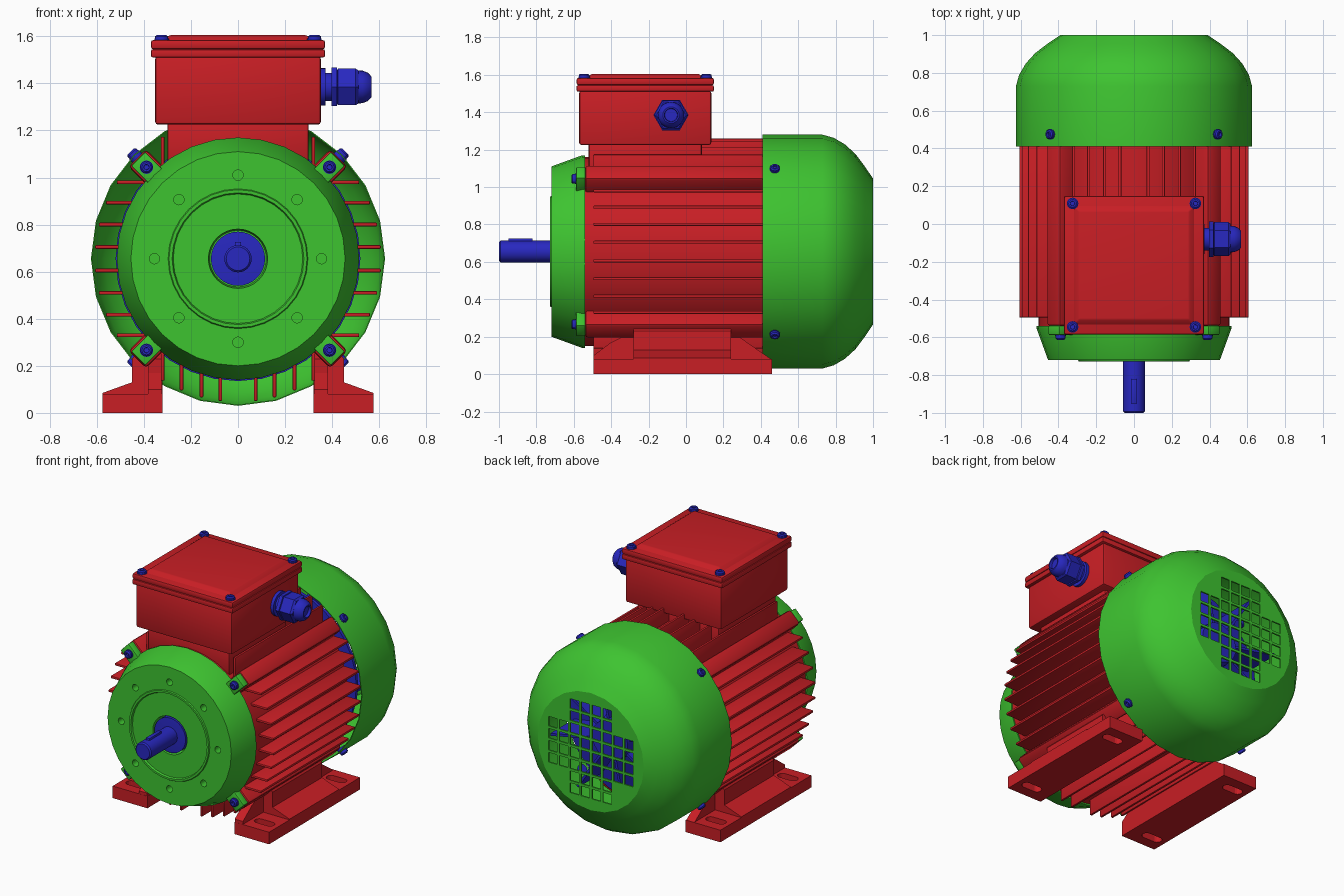
import bpy, bmesh
from math import cos, sin, pi, radians, sqrt
from mathutils import Vector, Matrix

if "Cube" in bpy.data.objects:
    bpy.data.objects.remove(bpy.data.objects["Cube"])

AX = 0.655  # height of the motor axis


def material(name, rgb):
    m = bpy.data.materials.new(name)
    m.diffuse_color = (*rgb, 1)
    m.use_nodes = True
    m.node_tree.nodes["Principled BSDF"].inputs["Base Color"].default_value = m.diffuse_color
    return m


RED = material("red_paint", (0.578, 0.013, 0.018))
GREEN = material("green_paint", (0.048, 0.552, 0.030))
BLUE = material("blue_metal", (0.021, 0.021, 0.53))
X, Y, Z = Vector((1, 0, 0)), Vector((0, 1, 0)), Vector((0, 0, 1))


def smooth(ob, angle):
    bpy.ops.object.select_all(action='DESELECT')
    ob.select_set(True)
    bpy.context.view_layer.objects.active = ob
    bpy.ops.object.shade_smooth_by_angle(angle=radians(angle))


def finish(bm, name, mat, angle=30, bevel=0):
    bmesh.ops.remove_doubles(bm, verts=bm.verts, dist=1e-5)
    bmesh.ops.recalc_face_normals(bm, faces=bm.faces)
    me = bpy.data.meshes.new(name)
    bm.to_mesh(me)
    bm.free()
    ob = bpy.data.objects.new(name, me)
    bpy.context.collection.objects.link(ob)
    me.materials.append(mat)
    if bevel:
        bpy.context.view_layer.objects.active = ob
        b = ob.modifiers.new("bevel", 'BEVEL')
        b.width, b.segments = bevel, 2
        bpy.ops.object.modifier_apply(modifier=b.name)
    if angle:
        smooth(ob, angle)
    return ob


def lathe(name, prof, loc, axis, seg, mat, closed=False, angle=30):
    """Turn (radius, height) points about an axis through loc."""
    bm = bmesh.new()
    m = Matrix.Translation(loc) @ axis.to_track_quat('Z', 'Y').to_matrix().to_4x4()
    rings = [[bm.verts.new(m @ Vector((r * cos(2 * pi * i / seg), r * sin(2 * pi * i / seg), h)))
              for i in range(seg)] for r, h in prof]
    pairs = list(zip(rings, rings[1:])) + ([(rings[-1], rings[0])] if closed else [])
    for a, b in pairs:
        for i in range(seg):
            j = (i + 1) % seg
            bm.faces.new((a[i], a[j], b[j], b[i]))
    if not closed:
        bm.faces.new(rings[0])
        bm.faces.new(rings[-1])
    return finish(bm, name, mat, angle)


def boxes(name, items, mat, bevel=0, frame=Matrix()):
    """One object from a list of (low corner, high corner) boxes."""
    bm = bmesh.new()
    for lo, hi in items:
        lo, hi = Vector(lo), Vector(hi)
        s = Matrix.Diagonal([abs(v) for v in hi - lo]).to_4x4()
        bmesh.ops.create_cube(bm, size=1, matrix=frame @ Matrix.Translation((lo + hi) / 2) @ s)
    return finish(bm, name, mat, 30 if bevel else 0, bevel)


def prism(name, pts, vec, mat):
    bm = bmesh.new()
    f = bm.faces.new([bm.verts.new(p) for p in pts])
    ext = bmesh.ops.extrude_face_region(bm, geom=[f])["geom"]
    bmesh.ops.translate(bm, vec=vec, verts=[v for v in ext if isinstance(v, bmesh.types.BMVert)])
    return finish(bm, name, mat, 0)


def cut(ob, cutter):
    b = ob.modifiers.new("cut", 'BOOLEAN')
    b.object, b.operation, b.solver = cutter, 'DIFFERENCE', 'EXACT'
    bpy.context.view_layer.objects.active = ob
    bpy.ops.object.modifier_apply(modifier=b.name)
    bpy.data.objects.remove(cutter)


def bolt(name, loc, axis, r=0.026, h=0.025):
    lathe(name + "_washer", [(r * 1.1, -0.02), (r * 1.1, 0.006)], loc, axis, 16, BLUE)
    lathe(name, [(r, 0), (r, h * 0.7), (r * 0.75, h), (r * 0.45, h), (r * 0.4, h * 0.5)],
          loc, axis, 12, BLUE)


C = Vector((0, 0, AX))

# Barrel with cooling fins on four sides
lathe("motor_barrel", [(0.3, -0.55), (0.505, -0.54), (0.505, 0.43), (0.44, 0.47), (0.1, 0.49)], C, Y, 48, RED)
fins, T = [], 0.008
for s in (-1, 1):
    for t in (-1, 1):
        for d in (0.05, 0.145, 0.238, 0.325):
            a, b = s * (sqrt(0.5 ** 2 - d * d) - 0.03), s * sqrt(0.609 ** 2 - d * d)
            fins.append(((a, -0.495, AX + t * d - T), (b, 0.43, AX + t * d + T)))
        for d in (0.075, 0.155, 0.24, 0.32):
            a, b = s * (sqrt(0.5 ** 2 - d * d) - 0.03), s * sqrt(0.609 ** 2 - d * d)
            fins.append(((t * d - T, -0.495, AX + a), (t * d + T, 0.43, AX + b)))
boxes("cooling_fins", fins, RED, 0.005)

# Diagonal ribs, flange lugs and bolts
for k in range(4):
    a = pi / 4 + k * pi / 2
    out = Vector((cos(a), 0, sin(a)))
    frame = Matrix.Translation(C) @ Matrix.Rotation(-a, 4, 'Y')
    boxes("diagonal_rib", [((0.45, -0.54, -0.052), (0.605, 0.43, 0.052))], RED, 0.015, frame)
    boxes("flange_lug", [((0.46, -0.588, -0.042), (0.6, -0.538, 0.042))], GREEN, 0.006, frame)
    bolt("flange_bolt", C + out * 0.55 - Y * 0.588, -Y)
    bolt("cover_bolt", C + out * 0.619 + Y * 0.475, out)

# Front flange with spigot ring and eight holes
flange = lathe("front_flange", [(0.1, -0.54), (0.515, -0.54), (0.515, -0.555), (0.455, -0.72), (0.297, -0.72),
                                (0.293, -0.727), (0.28, -0.727), (0.275, -0.715), (0.126, -0.715),
                                (0.12, -0.66), (0.1, -0.66)], C, Y, 32, GREEN, closed=True)
for k in range(8):
    a = k * pi / 4
    cut(flange, lathe("hole_cutter", [(0.022, -0.8), (0.022, -0.66)],
                      C + Vector((cos(a), 0, sin(a))) * 0.355, Y, 16, GREEN))
smooth(flange, 30)

# Shaft, collar and key
lathe("shaft", [(0.05, -1.0), (0.058, -0.992), (0.058, -0.6)], C, Y, 32, BLUE)
lathe("shaft_collar", [(0.058, -0.72), (0.115, -0.715), (0.115, -0.6)], C, Y, 32, BLUE)
boxes("shaft_key", [((-0.013, -0.95, AX + 0.03), (0.013, -0.82, AX + 0.071))], BLUE, 0.003)

# Fan cover, hollow, with a cross-shaped grille in the end
dome = [(0.625, 0.41), (0.625, 0.73), (0.608, 0.79), (0.573, 0.85), (0.523, 0.905), (0.457, 0.955), (0.39, 1.0)]
inner = [(r - 0.005, h - 0.006 * (h > 0.7)) for r, h in reversed(dome)]
lathe("fan_cover", dome + [(0.37, 1.0), (0.37, 0.99)] + inner, C, Y, 24, GREEN, closed=True)
grille = lathe("fan_grille", [(0.372, 0.99), (0.372, 1.0)], C, Y, 24, GREEN, angle=0)
P, H = 0.08, 0.032
cells = []
for i in range(8):
    for j in range(8):
        u, v = i - 3.5, j - 3.5
        if min(abs(u), abs(v)) < 2:
            cells.append(((u * P - H, 0.95, AX + v * P - H), (u * P + H, 1.05, AX + v * P + H)))
cut(grille, boxes("grille_cutter", cells, GREEN))

# Cooling fan behind the grille
lathe("fan_disc", [(0.52, 0.5), (0.52, 0.52), (0.16, 0.56), (0.13, 0.8), (0.05, 0.8)], C, Y, 32, BLUE)
for k in range(8):
    frame = Matrix.Translation(C) @ Matrix.Rotation(k * pi / 4 + 0.2, 4, 'Y')
    boxes("fan_blade", [((0.09, 0.51, -0.008), (0.46, 0.78, 0.008))], BLUE, 0, frame)

# Feet with slotted pads, uprights and end gussets
for s in (-1, 1):
    pad = [(0.32, 0), (0.575, 0), (0.575, 0.08), (0.32, 0.08)]
    foot = prism("foot_pad", [(s * x, -0.495, z) for x, z in pad], Y * 0.955, RED)
    for y in (-0.395, 0.36):
        ring = [(0.4725 + (0.04 if cos(a) > 0 else -0.04) + 0.03 * cos(a), y + 0.03 * sin(a))
                for a in [(i + 0.5) * pi / 8 for i in range(16)]]
        cut(foot, prism("slot_cutter", [(s * px, py, -0.05) for px, py in ring], Z * 0.3, RED))
    up = [(0.32, 0.02), (0.575, 0.02), (0.575, 0.085), (0.45, 0.13), (0.45, 0.23), (0.42, 0.27), (0.32, 0.3)]
    prism("foot_upright", [(s * x, -0.28, z) for x, z in up], Y * 0.52, RED)
    web = [(-0.494, 0.04), (-0.494, 0.1), (-0.4, 0.17), (-0.28, 0.23), (0.24, 0.23), (0.455, 0.08), (0.455, 0.04)]
    prism("foot_gusset", [(s * 0.322, y, z) for y, z in web], X * s * 0.06, RED)

# Terminal box with neck, lid and corner screws
BY = -0.218
boxes("box_neck", [((-0.3, -0.52, 1.05), (0.3, 0.085, 1.24))], RED, 0.012)
boxes("terminal_box", [((-0.352, BY - 0.353, 1.225), (0.352, BY + 0.353, 1.515))], RED, 0.012)
boxes("lid_rim", [((-0.37, BY - 0.367, 1.51), (0.37, BY + 0.367, 1.545))], RED, 0.008)
boxes("lid", [((-0.37, BY - 0.367, 1.545), (0.37, BY + 0.367, 1.584))], RED, 0.01)
bm = bmesh.new()
bmesh.ops.create_cube(bm, size=1, matrix=Matrix.Translation((0, BY, 1.59)) @ Matrix.Diagonal((0.66, 0.65, 0.03, 1)))
for v in bm.verts:
    if v.co.z > 1.59:
        v.co.x *= 0.88
        v.co.y = BY + (v.co.y - BY) * 0.88
finish(bm, "lid_panel", RED, 30, 0.006)
for sx in (-1, 1):
    for sy in (-1, 1):
        bolt("lid_screw", Vector((sx * 0.325, BY + sy * 0.327, 1.585)), Z, 0.028, 0.02)

# Cable gland on the right of the terminal box
G = Vector((0.35, -0.08, 1.385))
lathe("gland_base", [(0.08, 0), (0.08, 0.022), (0.06, 0.022), (0.06, 0.05)], G, X, 24, BLUE)
lathe("gland_flange", [(0.094, 0.047), (0.094, 0.07), (0.07, 0.075)], G, X, 6, BLUE, angle=0)
lathe("gland_nut", [(0.06, 0.065), (0.09, 0.075), (0.09, 0.15), (0.08, 0.162)], G, X, 6, BLUE, angle=0)
lathe("gland_dome", [(0.071, 0.15), (0.069, 0.18), (0.06, 0.202), (0.044, 0.217), (0.036, 0.217), (0.034, 0.2)],
      G, X, 24, BLUE)
